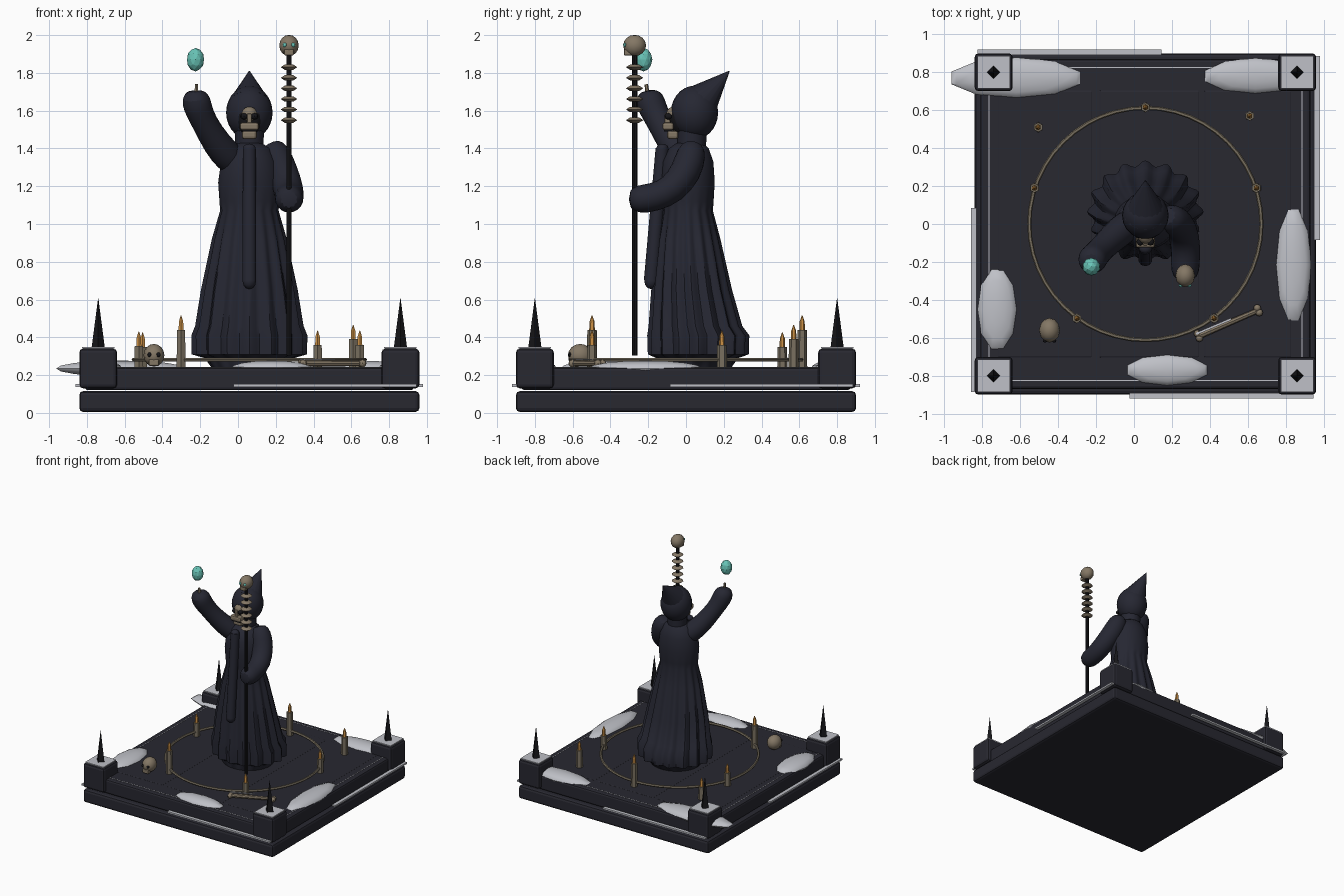
import bpy, bmesh
from math import sin, cos, pi, radians
from mathutils import Vector, Matrix

if "Cube" in bpy.data.objects:
    bpy.data.objects.remove(bpy.data.objects["Cube"], do_unlink=True)


def material(name, *rgb):
    m = bpy.data.materials.new(name)
    m.use_nodes = True
    m.diffuse_color = (*rgb, 1)
    bsdf = next(n for n in m.node_tree.nodes if n.type == 'BSDF_PRINCIPLED')
    bsdf.inputs["Base Color"].default_value = (*rgb, 1)
    return m


STONE = material("dark stone", .021, .021, .03)
ROBE = material("robe cloth", .019, .02, .032)
BLACK = material("black", .008, .008, .01)
SNOW = material("snow", .52, .53, .57)
BONE = material("bone", .23, .185, .13)
WAX = material("old wax", .19, .16, .115)
FLAME = material("flame", .6, .28, .06)
TEAL = material("teal glow", .14, .55, .47)
smooth_parts = []
MID = 0.06  # middle of the plinth and the figure in x


def finish(name, bm, mat, smooth=False, bevel=0, subdiv=0):
    bmesh.ops.recalc_face_normals(bm, faces=bm.faces)
    me = bpy.data.meshes.new(name)
    bm.to_mesh(me)
    bm.free()
    me.materials.append(mat)
    ob = bpy.data.objects.new(name, me)
    bpy.context.collection.objects.link(ob)
    if bevel:
        mod = ob.modifiers.new("bevel", 'BEVEL')
        mod.width, mod.segments = bevel, 2
    if subdiv:
        mod = ob.modifiers.new("subdivision", 'SUBSURF')
        mod.levels = mod.render_levels = subdiv
    if smooth:
        smooth_parts.append(ob)
    return ob


def box(name, loc, size, mat, bevel=0, turn=0):
    bm = bmesh.new()
    m = Matrix.Translation(loc) @ Matrix.Rotation(turn, 4, 'Z') @ Matrix.Diagonal((*size, 1))
    bmesh.ops.create_cube(bm, size=1, matrix=m)
    return finish(name, bm, mat, bevel=bevel)


def ball(name, loc, size, mat, seg=16, rings=10, turn=0, smooth=True):
    bm = bmesh.new()
    m = Matrix.Translation(loc) @ Matrix.Rotation(turn, 4, 'Z') @ Matrix.Diagonal((*size, 1))
    bmesh.ops.create_uvsphere(bm, u_segments=seg, v_segments=rings, radius=1, matrix=m)
    return finish(name, bm, mat, smooth)


def rod(name, a, b, r1, r2, mat, seg=8, smooth=True):
    a, b = Vector(a), Vector(b)
    d = b - a
    bm = bmesh.new()
    m = Matrix.Translation((a + b) / 2) @ d.to_track_quat('Z', 'Y').to_matrix().to_4x4()
    bmesh.ops.create_cone(bm, cap_ends=True, segments=seg, radius1=r1, radius2=r2,
                          depth=d.length, matrix=m)
    return finish(name, bm, mat, smooth)


def loft(name, rings, mat, subdiv=0):
    """Skin a list of equal-length point rings and cap both ends."""
    bm = bmesh.new()
    rows = [[bm.verts.new(p) for p in ring] for ring in rings]
    n = len(rows[0])
    for lo, hi in zip(rows, rows[1:]):
        for i in range(n):
            j = (i + 1) % n
            bm.faces.new((lo[i], lo[j], hi[j], hi[i]))
    bm.faces.new(rows[0])
    bm.faces.new(rows[-1])
    return finish(name, bm, mat, True, subdiv=subdiv)


def sleeve(name, path):
    """Tube along (x, y, z, radius) stations."""
    pts = [Vector(p[:3]) for p in path]
    rings = []
    for k, p in enumerate(pts):
        t = pts[min(k + 1, len(pts) - 1)] - pts[max(k - 1, 0)]
        u = t.cross(Vector((1, 0, 0))).normalized()
        v = t.cross(u).normalized()
        r = path[k][3]
        rings.append([p + r * (u * cos(a * pi / 5) + v * sin(a * pi / 5)) for a in range(10)])
    return loft(name, rings, ROBE, 1)


# Plinth and floor slabs
box("plinth_lower", (MID, 0, .06), (1.8, 1.8, .11), STONE, .02)
box("plinth_upper", (MID, 0, .18), (1.74, 1.74, .12), STONE, .015)
for k, (x, w) in enumerate([(-.47, .5), (.08, .53), (.6, .46)]):
    box(f"floor_slab_{k}", (x, 0, .225), (w, 1.41, .036), STONE, .008)

# Corner posts with snow caps and spikes
for sx in (-1, 1):
    for sy in (-1, 1):
        x, y = MID + .8 * sx, .8 * sy
        box("corner_post", (x, y, .235), (.2, .2, .21), STONE, .02)
        box("post_snow", (x, y, .344), (.172, .172, .008), SNOW)
        rod("post_spike", (x, y, .345), (x, y, .605), .035, .001, BLACK, 4, False)

# Frost strips on each side, turned a quarter each time
for k in range(4):
    turn = Matrix.Rotation(k * pi / 2, 3, 'Z')
    off = Vector((MID, 0, 0))
    box("frost_ledge", off + turn @ Vector((.4, -.905, .145)), (.97, .03, .014), SNOW, turn=k * pi / 2)
    box("frost_line", off + turn @ Vector((0, -.825, .24)), (1.4, .004, .004), SNOW, turn=k * pi / 2)

# Snow drifts
for x, y, lx, ly in [(.175, -.77, .225, .083), (-.72, -.45, .105, .225), (.84, -.215, .094, .315),
                     (-.62, .77, .36, .108), (.64, .78, .285, .095)]:
    long_x = lx > ly
    ball("snow_drift", (x, y, .235), (max(lx, ly), min(lx, ly), .042), SNOW, 10, 8,
         0 if long_x else pi / 2)

# Ritual ring
bm = bmesh.new()
RING_Z, RING_R = .282, .612
segs = [[bm.verts.new((MID + (RING_R + .011 * cos(b * pi / 3)) * cos(a * pi / 24),
                       (RING_R + .011 * cos(b * pi / 3)) * sin(a * pi / 24),
                       RING_Z + .011 * sin(b * pi / 3))) for b in range(6)] for a in range(48)]
for a in range(48):
    for b in range(6):
        n, c = (a + 1) % 48, (b + 1) % 6
        bm.faces.new((segs[a][b], segs[n][b], segs[n][c], segs[a][c]))
finish("ritual_ring", bm, WAX, True)


# Candles: five on the ring, two loose
def candle(x, y, top):
    rod("candle", (x, y, .24), (x, y, top), .027, .025, WAX, 6, False)
    rod("flame_base", (x, y, top), (x, y, top + .045), .015, .013, FLAME, 6, False)
    rod("flame_tip", (x, y, top + .045), (x, y, top + .075), .013, .002, FLAME, 6, False)


for k, top in enumerate([.44, .36, .44, .36, .36]):
    a = radians(90 + 72 * k)
    candle(MID + .615 * cos(a), .615 * sin(a), top if k != 1 else .355)
candle(-.505, .51, .35)
candle(.61, .57, .39)


# Skulls: cranium, muzzle and two eyes
def skull(name, x, y, z, r, eye_mat):
    ball(name + "_cranium", (x, y, z), (r * .92, r * 1.08, r), BONE, 12, 8)
    box(name + "_jaw", (x, y - r * .65, z - r * .65), (r * .9, r * .7, r * .6), BONE, r * .12)
    for s in (-1, 1):
        ball(name + "_eye", (x + s * r * .4, y - r * .93, z + r * .05), (r * .2, r * .16, r * .2),
             eye_mat, 8, 6)


skull("floor_skull", -.445, -.56, .305, .06, BLACK)

# Loose bone with knobbed ends
a, b = Vector((.34, -.59, .262)), Vector((.655, -.455, .262))
rod("loose_bone", a, b, .018, .014, BONE)
side = (b - a).cross(Vector((0, 0, 1))).normalized() * .013
for end in (a, b):
    for s in (-1, 1):
        ball("bone_knob", end + side * s, (.02, .02, .02), BONE, 8, 6)
box("bone_frost", (.42, -.54, .283), (.2, .012, .005), SNOW, turn=radians(23))

# Pleated robe: height, centre y, half width, half depth, pleat depth
robe_rows = [(.24, .05, .2, .19, 0), (.29, .06, .23, .21, .03), (.31, .065, .288, .252, .06),
             (.41, .065, .29, .255, .06), (.46, .05, .272, .235, .055), (.65, .03, .243, .203, .055),
             (.92, .015, .19, .16, .045), (1.07, .01, .152, .13, .02), (1.12, .01, .158, .136, 0),
             (1.22, .01, .165, .142, 0), (1.33, .01, .15, .135, 0), (1.4, .015, .115, .105, 0),
             (1.43, .02, .06, .07, 0)]
N = 96
rings = []
for z, cy, rx, ry, fold in robe_rows:
    ring = []
    for i in range(N):
        t = 2 * pi * i / N
        f = 1 + fold * cos(16 * t)
        ring.append((MID + rx * f * cos(t), cy + ry * f * sin(t), z))
    rings.append(ring)
loft("robe", rings, ROBE)

# Hanging stole down the front
stole = rod("stole", (MID, -.125, 1.4), (MID, -.185, .7), .036, .038, ROBE, 10)
ball("stole_top", (MID, -.125, 1.4), (.036, .033, .025), ROBE, 10, 6)
ball("stole_tip", (MID, -.185, .7), (.038, .036, .045), ROBE, 10, 6)

# Arms in heavy sleeves
sleeve("raised_sleeve", [(.0, .02, 1.3, .07), (-.04, -.01, 1.345, .088), (-.11, -.07, 1.42, .082),
                         (-.18, -.14, 1.54, .07), (-.215, -.18, 1.62, .082),
                         (-.225, -.195, 1.67, .08), (-.225, -.2, 1.71, .045)])
sleeve("staff_sleeve", [(.17, .045, 1.43, .05), (.195, .03, 1.38, .085), (.235, .005, 1.28, .088),
                        (.27, -.07, 1.18, .085), (.272, -.17, 1.14, .08),
                        (.27, -.25, 1.13, .082), (.27, -.305, 1.13, .05)])
rod("raised_finger", (-.22, -.205, 1.69), (-.22, -.21, 1.74), .012, .009, BONE, 6)

# Hood with trailing point, neck
rod("neck", (MID, .03, 1.38), (MID, .03, 1.5), .075, .08, ROBE, 14)
ball("hood", (MID, .045, 1.59), (.123, .125, .142), ROBE, 20, 14)
rod("hood_point", (MID, .055, 1.625), (MID, .23, 1.81), .116, .002, ROBE, 16)

# Skull face inside a black hood opening
ball("hood_opening", (MID, -.03, 1.565), (.07, .058, .095), BLACK, 14, 10)
ball("face", (MID, -.055, 1.58), (.044, .05, .045), BONE, 12, 8)
box("face_nose", (MID, -.098, 1.555), (.025, .03, .06), BONE, .006)
box("face_muzzle", (MID, -.095, 1.517), (.1, .06, .04), BONE, .012)
box("face_jaw", (MID, -.07, 1.472), (.08, .06, .045), BONE, .014)
box("face_mouth", (MID, -.097, 1.494), (.08, .04, .008), BLACK)
for s in (-1, 1):
    ball("face_socket", (MID + s * .027, -.093, 1.57), (.02, .022, .017), BLACK, 8, 6)

# Floating orb
bm = bmesh.new()
bmesh.ops.create_icosphere(bm, subdivisions=2, radius=1, matrix=Matrix.Translation((-.225, -.225, 1.87))
                           @ Matrix.Diagonal((.047, .047, .062, 1)))
finish("floating_orb", bm, TEAL)

# Staff with vertebrae and a glowing-eyed skull
SX, SY = .27, -.272
rod("staff", (SX, SY, .305), (SX, SY, 1.91), .014, .014, BLACK)
for k in range(6):
    z = 1.55 + .056 * k
    for s in (-1, 1):
        rod("vertebra", (SX, SY, z), (SX, SY, z + s * .014), .046, .024, BONE, 10, False)
skull("staff_skull", SX, SY, 1.945, .056, TEAL)

# Smooth shading with sharp edges kept
bpy.ops.object.select_all(action='DESELECT')
for ob in smooth_parts:
    ob.select_set(True)
bpy.context.view_layer.objects.active = smooth_parts[0]
bpy.ops.object.shade_smooth_by_angle(angle=radians(40))
